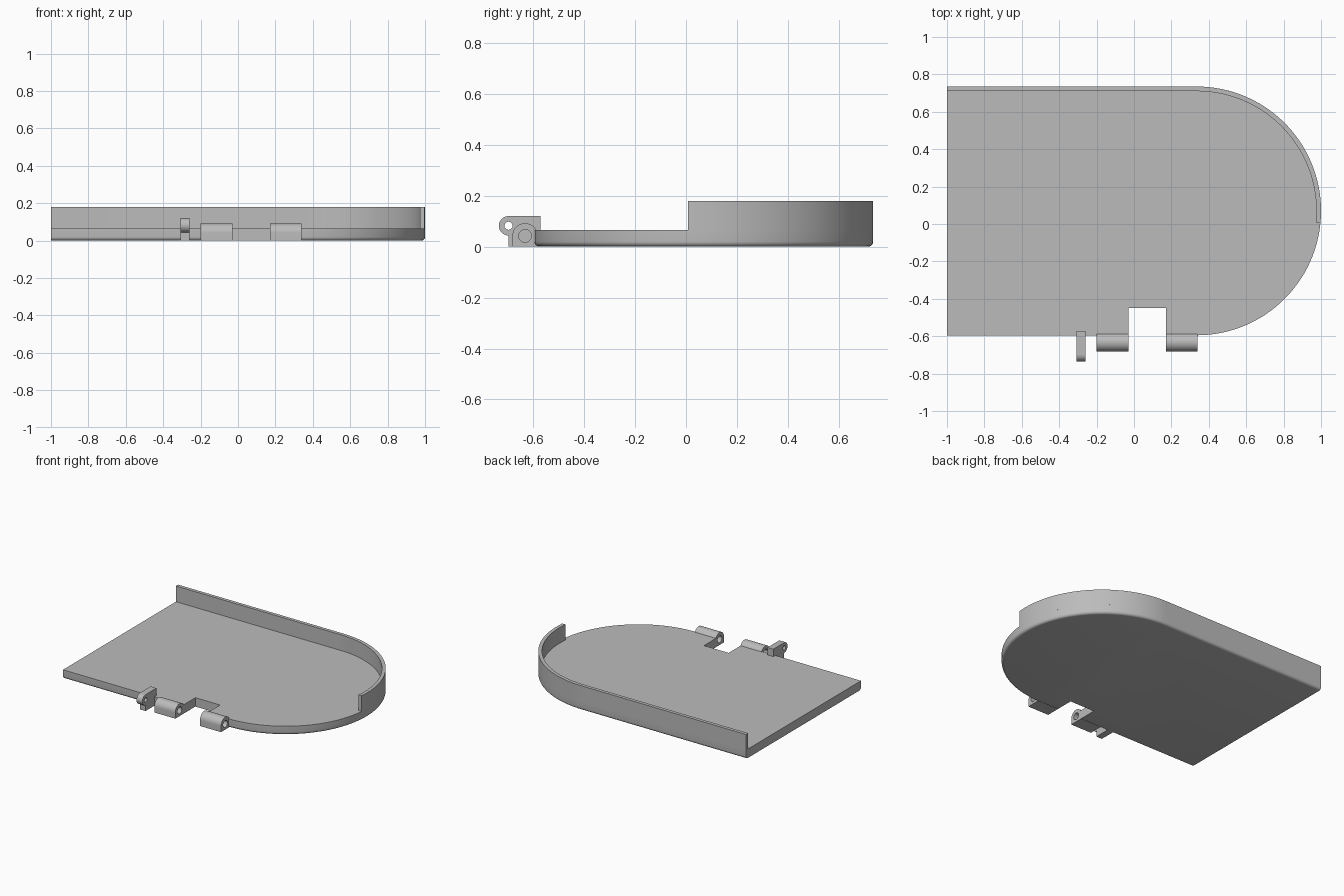
import bpy
import bmesh
from math import sin, cos, asin, pi, radians

if "Cube" in bpy.data.objects:
    bpy.data.objects.remove(bpy.data.objects["Cube"], do_unlink=True)

grey = bpy.data.materials.new("plain_grey")
grey.use_nodes = True
colour = (0.5, 0.5, 0.5, 1)
grey.diffuse_color = colour
grey.node_tree.nodes["Principled BSDF"].inputs["Base Color"].default_value = colour

# Main dimensions
CX, CY, R = 0.335, 0.07, 0.665
FLOOR, TOP, WALL, FILLET = 0.065, 0.18, 0.025, 0.02
WALL_END = 0.007


def arc(cx, cy, r, a0, a1, n):
    return [(cx + r * cos(a0 + (a1 - a0) * i / n),
             cy + r * sin(a0 + (a1 - a0) * i / n)) for i in range(n + 1)]


def smooth(obj):
    bpy.ops.object.select_all(action='DESELECT')
    obj.select_set(True)
    bpy.context.view_layer.objects.active = obj
    bpy.ops.object.shade_smooth_by_angle(angle=radians(30))


def loft(name, layers):
    """Stack of matching (outline, z) layers, capped at both ends."""
    bm = bmesh.new()
    rings = [[bm.verts.new((x, y, z)) for x, y in pts] for pts, z in layers]
    for low, high in zip(rings, rings[1:]):
        for i in range(len(low)):
            j = (i + 1) % len(low)
            bm.faces.new((low[i], low[j], high[j], high[i]))
    bm.faces.new(rings[0][::-1])
    bm.faces.new(rings[-1])
    bmesh.ops.recalc_face_normals(bm, faces=bm.faces)
    mesh = bpy.data.meshes.new(name)
    bm.to_mesh(mesh)
    bm.free()
    mesh.materials.append(grey)
    obj = bpy.data.objects.new(name, mesh)
    bpy.context.collection.objects.link(obj)
    smooth(obj)


def side_prism(name, x0, x1, outline, hole):
    """Side profile in (y, z) with a hole, extruded along x."""
    curve = bpy.data.curves.new(name, 'CURVE')
    curve.dimensions = '2D'
    curve.fill_mode = 'BOTH'
    curve.extrude = (x1 - x0) / 2
    for pts in (outline, hole):
        spline = curve.splines.new('POLY')
        spline.points.add(len(pts) - 1)
        for p, (y, z) in zip(spline.points, pts):
            p.co = (y, z, 0, 1)
        spline.use_cyclic_u = True
    curve.materials.append(grey)
    obj = bpy.data.objects.new(name, curve)
    obj.location.x = (x0 + x1) / 2
    obj.rotation_euler = (pi / 2, 0, pi / 2)
    bpy.context.collection.objects.link(obj)
    bpy.ops.object.select_all(action='DESELECT')
    obj.select_set(True)
    bpy.context.view_layer.objects.active = obj
    bpy.ops.object.convert(target='MESH')
    smooth(bpy.context.view_layer.objects.active)


# Floor plate: round end, hinge notch, rounded lower rim
def plate_outline(inset):
    front = CY - R + inset
    notch = [(-0.03, front), (-0.03, -0.45), (0.17, -0.45), (0.17, front)]
    return ([(-1, front)] + notch
            + arc(CX, CY, R - inset, -pi / 2, pi / 2, 72)
            + [(-1, CY + R - inset)])


steps = [i * pi / 12 for i in range(7)]
layers = [(plate_outline(FILLET * (1 - sin(a))), FILLET * (1 - cos(a))) for a in steps]
loft("floor_plate", layers + [(plate_outline(0), FLOOR)])

# Raised wall along the back and round the far end
def wall_line(r):
    return arc(CX, CY, r, asin((WALL_END - CY) / r), pi / 2, 48) + [(-1, CY + r)]


wall = wall_line(R) + wall_line(R - WALL)[::-1]
loft("raised_wall", [(wall, FLOOR), (wall, TOP)])

# Hinge knuckles: square below, round on top, bored through
KY, KZ, KR = -0.632, 0.042, 0.05
knuckle = [(KY - KR, 0), (KY + KR, 0)] + arc(KY, KZ, KR, 0, pi, 24)
bore = arc(KY, KZ, 0.025, 0, 2 * pi, 24)[:-1]
for side, x0, x1 in (("right", -0.2, -0.03), ("left", 0.17, 0.34)):
    side_prism("hinge_knuckle_" + side, x0, x1, knuckle, bore)

# Latch lug: rounded eye over a square foot
LY, LZ, LR = -0.697, 0.082, 0.038
lug = [(-0.572, 0), (-0.572, LZ + LR)] + arc(LY, LZ, LR, pi / 2, 3 * pi / 2, 24) + [(LY, 0)]
eye = arc(LY, LZ, 0.016, 0, 2 * pi, 20)[:-1]
side_prism("latch_lug", -0.307, -0.26, lug, eye)
